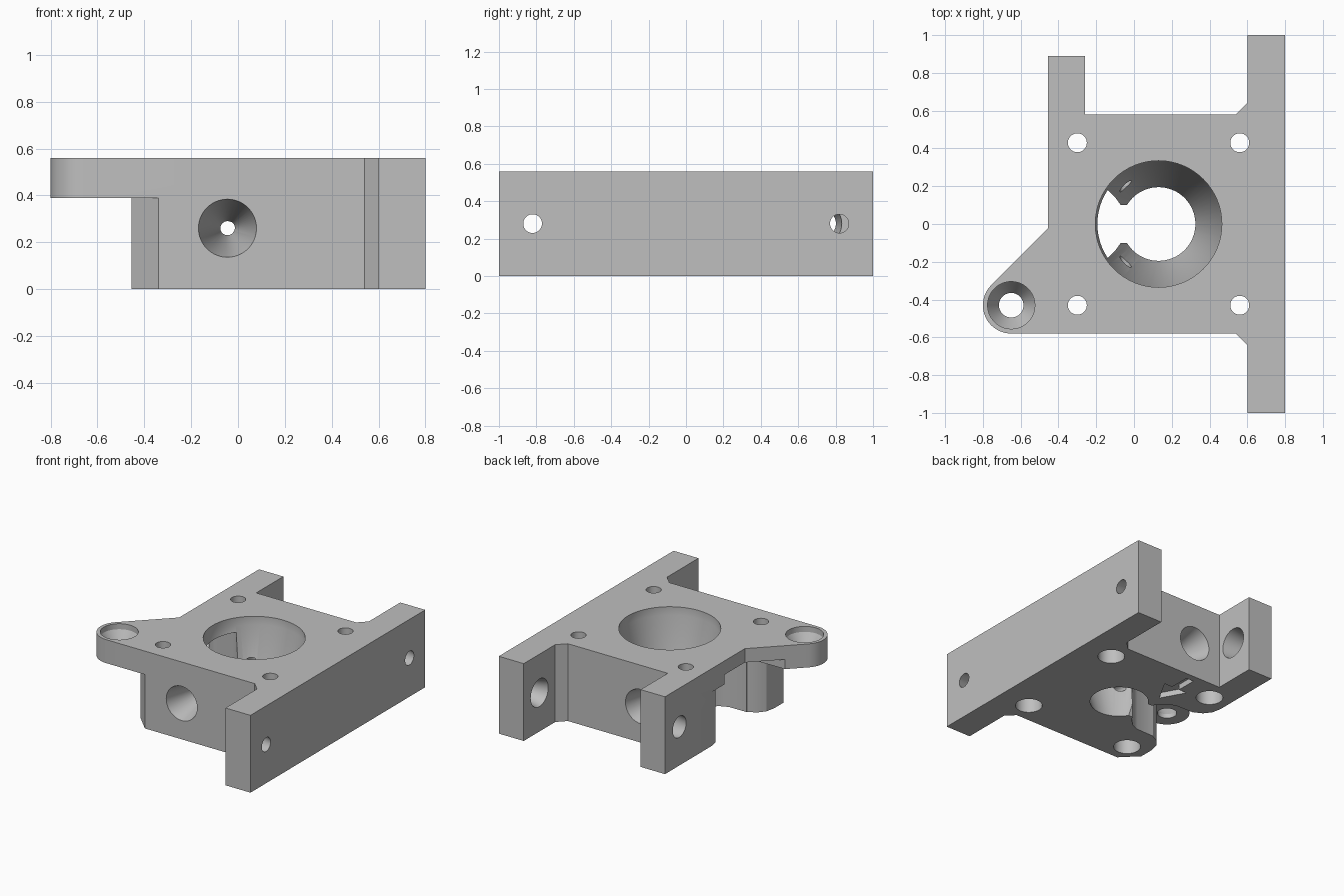
import bpy, bmesh
from math import cos, sin, pi, radians
from mathutils import Matrix

if "Cube" in bpy.data.objects:
    bpy.data.objects.remove(bpy.data.objects["Cube"])

H = 0.56          # overall height
SEG = 64          # sides of round holes

grey = bpy.data.materials.new("plain grey")
grey.use_nodes = True
colour = (0.52, 0.52, 0.52, 1)
grey.diffuse_color = colour
grey.node_tree.nodes["Principled BSDF"].inputs["Base Color"].default_value = colour


def finish(bm, name):
    bmesh.ops.recalc_face_normals(bm, faces=bm.faces)
    mesh = bpy.data.meshes.new(name)
    bm.to_mesh(mesh)
    bm.free()
    mesh.materials.append(grey)
    ob = bpy.data.objects.new(name, mesh)
    bpy.context.collection.objects.link(ob)
    return ob


def prism(name, outline, z0, z1):
    """Extrude a plan outline between two heights."""
    bm = bmesh.new()
    face = bm.faces.new([bm.verts.new((x, y, z0)) for x, y in outline])
    top = bmesh.ops.extrude_face_region(bm, geom=[face])["geom"]
    bmesh.ops.translate(bm, vec=(0, 0, z1 - z0),
                        verts=[v for v in top if isinstance(v, bmesh.types.BMVert)])
    return finish(bm, name)


def lathe(name, profile, place, turn=None):
    """Revolve (radius, height) pairs into a capped solid, then turn and place it."""
    bm = bmesh.new()
    rings = [[bm.verts.new((r * cos(2 * pi * i / SEG), r * sin(2 * pi * i / SEG), h))
              for i in range(SEG)] for r, h in profile]
    for a, b in zip(rings, rings[1:]):
        for i in range(SEG):
            j = (i + 1) % SEG
            bm.faces.new((a[i], a[j], b[j], b[i]))
    bm.faces.new(rings[0])
    bm.faces.new(rings[-1])
    bm.transform(Matrix.Translation(place) @ (turn or Matrix()))
    return finish(bm, name)


def cut(body, cutter):
    """Subtract a cutter from the body for good."""
    mod = body.modifiers.new("cut", 'BOOLEAN')
    mod.operation = 'DIFFERENCE'
    mod.solver = 'EXACT'
    mod.object = cutter
    bpy.context.view_layer.objects.active = body
    bpy.ops.object.modifier_apply(modifier=mod.name)
    bpy.data.objects.remove(cutter)


# Main body: plate, side wall, rear arm and round ear in one outline
ear_x, ear_y, ear_r = -0.65, -0.43, 0.15
ear = [(ear_x + ear_r * cos(a), ear_y + ear_r * sin(a))
       for a in (radians(135 + 135 * i / 24) for i in range(25))]
outline = [(-0.455, -0.023)] + ear + [
    (0.54, -0.58), (0.6, -0.64), (0.6, -1), (0.8, -1), (0.8, 1), (0.6, 1),
    (0.6, 0.64), (0.54, 0.58), (-0.26, 0.58), (-0.26, 0.89), (-0.455, 0.89)]
body = prism("mounting_bracket", outline, 0, H)

# Undercut below the ear, with rounded posts
cut(body, prism("undercut", [
    (-1, -0.68), (-0.24, -0.68), (-0.455, -0.465), (-0.455, -0.36), (-0.44, -0.29),
    (-0.4, -0.24), (-0.34, -0.21), (-0.34, 0.21), (-0.4, 0.24), (-0.44, 0.29),
    (-0.455, 0.36), (-1, 0.36)], -0.1, 0.39))

# Flared side channel leading into the bore
half = [(0.02, 0.1), (-0.07, 0.1), (-0.095, 0.135), (-0.14, 0.18), (-0.2, 0.205), (-1, 0.22)]
cut(body, prism("channel", half + [(x, -y) for x, y in reversed(half)], -0.1, 0.46))

# Tapered centre bore
cut(body, lathe("bore", [(0.167, -0.1), (0.335, 0.5), (0.335, 0.7)], (0.13, 0, 0)))

# Four screw holes with wider bottoms
for x in (-0.3, 0.56):
    for y in (-0.43, 0.43):
        cut(body, lathe("screw_hole", [(0.09, -0.1), (0.09, 0.3), (0.05, 0.3), (0.05, 0.7)],
                        (x, y, 0)))

# Ear hole with countersink
cut(body, lathe("ear_hole", [(0.065, 0.2), (0.065, 0.42), (0.125, 0.52), (0.125, 0.7)],
                (ear_x, ear_y, 0)))

# Tapered cross holes from front and back
for side in (1, -1):
    cut(body, lathe("cross_hole", [(0.03, 0), (0.03, 0.22), (0.15, 0.68)], (-0.045, 0, 0.26),
                    Matrix.Rotation(radians(90 * side), 4, 'X')))

# Tapered holes through the side wall and the rear arm
along_x = Matrix.Rotation(radians(90), 4, 'Y')
for y in (-0.82, 0.82):
    cut(body, lathe("wall_hole", [(0.11, -0.04), (0.04, 0.24)], (0.6, y, 0.28), along_x))
cut(body, lathe("arm_hole", [(0.07, -0.04), (0.115, 0.24)], (-0.455, 0.725, 0.28), along_x))

# Arrow recess in the underside
cut(body, prism("arrow", [
    (-0.045, 0.21), (0.05, 0.38), (-0.015, 0.38), (-0.015, 0.53),
    (-0.075, 0.53), (-0.075, 0.38), (-0.14, 0.38)], -0.1, 0.04))

# Smooth round walls, crisp edges
bpy.ops.object.select_all(action='DESELECT')
body.select_set(True)
bpy.context.view_layer.objects.active = body
bpy.ops.object.shade_smooth_by_angle(angle=radians(25))
